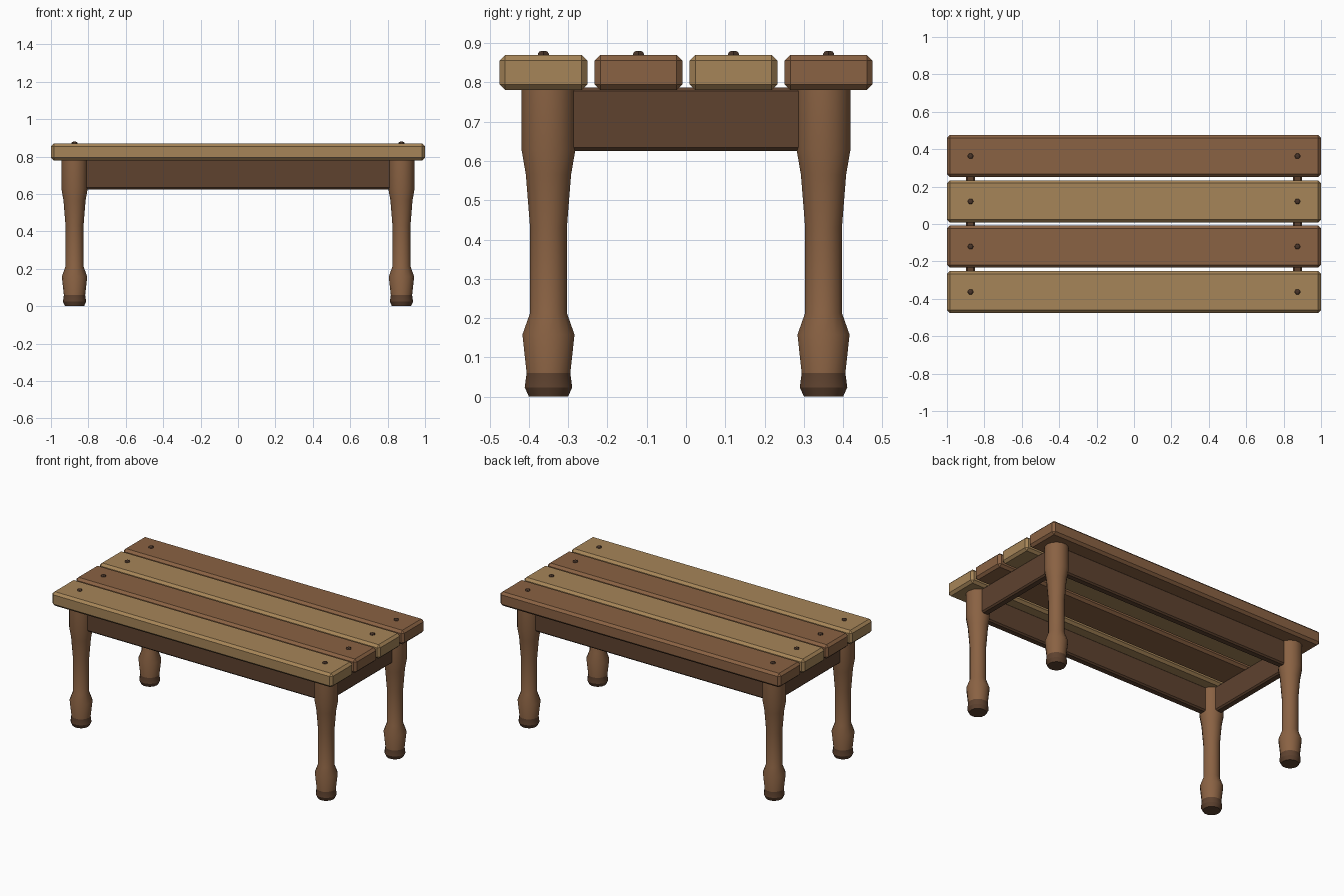
import bpy, bmesh, math
from mathutils import Vector

if "Cube" in bpy.data.objects:
    bpy.data.objects.remove(bpy.data.objects["Cube"])


def material(name, rgb):
    m = bpy.data.materials.new(name)
    lin = [((c / 255 + 0.055) / 1.055) ** 2.4 for c in rgb]
    m.diffuse_color = (*lin, 1)
    m.use_nodes = True
    m.node_tree.nodes["Principled BSDF"].inputs["Base Color"].default_value = m.diffuse_color
    return m


LIGHT = material("light_wood", (166, 133, 88))
BROWN = material("brown_wood", (138, 98, 67))
DARK = material("dark_wood", (94, 66, 47))
IRON = material("dark_bolt", (72, 52, 40))


def finish(bm, name, mats, loc=(0, 0, 0)):
    bmesh.ops.recalc_face_normals(bm, faces=bm.faces)
    mesh = bpy.data.meshes.new(name)
    bm.to_mesh(mesh)
    bm.free()
    for m in mats:
        mesh.materials.append(m)
    ob = bpy.data.objects.new(name, mesh)
    ob.location = loc
    bpy.context.collection.objects.link(ob)
    return ob


def chamfered_box(name, center, size, chamfer, mat):
    bm = bmesh.new()
    bmesh.ops.create_cube(bm, size=1)
    bmesh.ops.scale(bm, vec=Vector(size), verts=bm.verts)
    bmesh.ops.bevel(bm, geom=bm.edges[:], offset=chamfer, segments=1, affect='EDGES')
    return finish(bm, name, [mat], center)


def turned(name, profile, sides, loc, mats, foot_z=None):
    """Capped lathe of (radius, z) points; faces below foot_z use the second material."""
    bm = bmesh.new()
    rings = [[bm.verts.new((r * math.cos(2 * math.pi * i / sides),
                            r * math.sin(2 * math.pi * i / sides), z))
              for i in range(sides)] for r, z in profile]
    for a, b in zip(rings, rings[1:]):
        for i in range(sides):
            j = (i + 1) % sides
            bm.faces.new((a[i], a[j], b[j], b[i]))
    bm.faces.new(rings[0])
    bm.faces.new(rings[-1])
    if foot_z is not None:
        for f in bm.faces:
            if f.calc_center_median().z < foot_z:
                f.material_index = 1
    return finish(bm, name, mats, loc)


LEG_X, LEG_Y = 0.874, 0.35

# Top planks in alternating wood, each with a bolt near both ends
BOLT = [(0.016, 0.865), (0.016, 0.873), (0.012, 0.878), (0.006, 0.88)]
for i in range(4):
    y = -0.363 + 0.242 * i
    chamfered_box(f"plank_{i + 1}", (0, y, 0.825), (2, 0.224, 0.09), 0.015,
                  BROWN if i % 2 else LIGHT)
    for s in (-1, 1):
        turned(f"bolt_{i + 1}_{'left' if s < 0 else 'right'}", BOLT, 6,
               (s * LEG_X, y, 0), [IRON])

# Turned legs with dark feet
LEG = [(0.051, 0), (0.062, 0.024), (0.057, 0.06), (0.068, 0.158), (0.048, 0.213),
       (0.048, 0.43), (0.059, 0.565), (0.0705, 0.63), (0.0705, 0.785)]
for sx in (-1, 1):
    for sy in (-1, 1):
        name = f"leg_{'front' if sy < 0 else 'back'}_{'left' if sx < 0 else 'right'}"
        leg = turned(name, LEG, 14, (sx * LEG_X, sy * LEG_Y, 0), [BROWN, DARK], 0.06)
        bpy.ops.object.select_all(action='DESELECT')
        leg.select_set(True)
        bpy.context.view_layer.objects.active = leg
        bpy.ops.object.shade_smooth_by_angle(angle=math.radians(30))

# Aprons joining the legs
for s in (-1, 1):
    chamfered_box(f"apron_{'front' if s < 0 else 'back'}", (0, s * LEG_Y, 0.706),
                  (2 * LEG_X - 0.06, 0.05, 0.162), 0.009, DARK)
    chamfered_box(f"apron_{'left' if s < 0 else 'right'}", (s * LEG_X, 0, 0.706),
                  (0.05, 2 * LEG_Y - 0.06, 0.162), 0.009, DARK)
